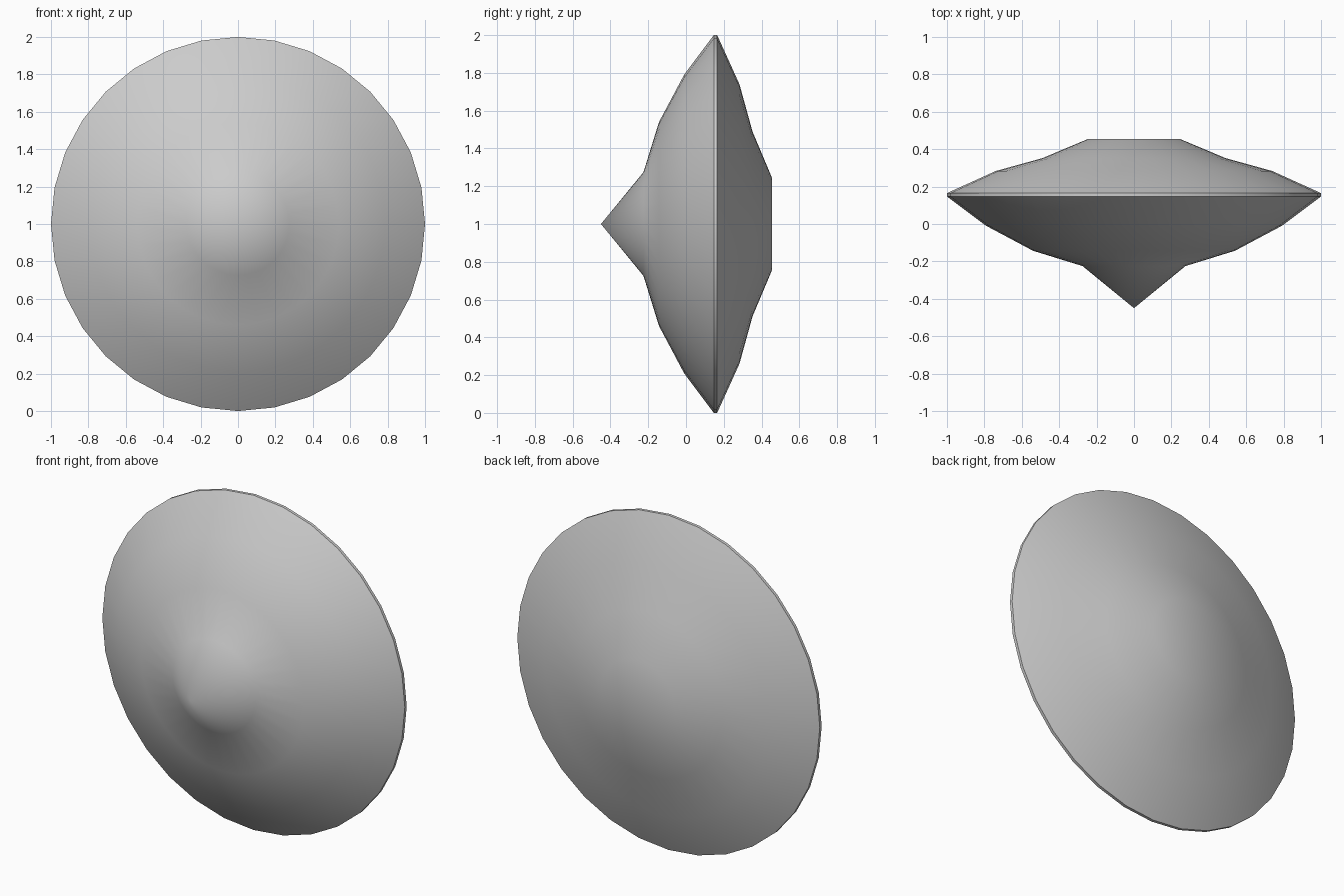
import bpy, bmesh, math

if "Cube" in bpy.data.objects:
    bpy.data.objects.remove(bpy.data.objects["Cube"])

SIDES = 32
# Profile as (radius, y), from the front boss tip over the rim to the back centre
PROFILE = [(0, -0.45), (0.275, -0.225), (0.54, -0.143), (0.79, -0.01),
           (1.0, 0.147), (1.0, 0.165),
           (0.74, 0.283), (0.49, 0.352), (0.245, 0.455), (0, 0.455)]


def lathe(name, profile, sides, centre_z):
    """Revolve a profile around the y axis, with a fan at each pole."""
    bm = bmesh.new()
    rings = []
    for r, y in profile:
        count = sides if r > 0 else 1
        rings.append([bm.verts.new((r * math.sin(2 * math.pi * i / sides), y,
                                    centre_z + r * math.cos(2 * math.pi * i / sides)))
                      for i in range(count)])
    for a, b in zip(rings, rings[1:]):
        for i in range(sides):
            j = (i + 1) % sides
            quad = [a[i % len(a)], a[j % len(a)], b[j % len(b)], b[i % len(b)]]
            bm.faces.new(list(dict.fromkeys(quad)))
    bmesh.ops.recalc_face_normals(bm, faces=bm.faces)
    mesh = bpy.data.meshes.new(name)
    bm.to_mesh(mesh)
    bm.free()
    obj = bpy.data.objects.new(name, mesh)
    bpy.context.collection.objects.link(obj)
    return obj


# Round shield with pointed boss, thin rim and bulging back
shield = lathe("round_shield", PROFILE, SIDES, 1.0)
bpy.context.view_layer.objects.active = shield
shield.select_set(True)
bpy.ops.object.shade_smooth_by_angle(angle=math.radians(40))
